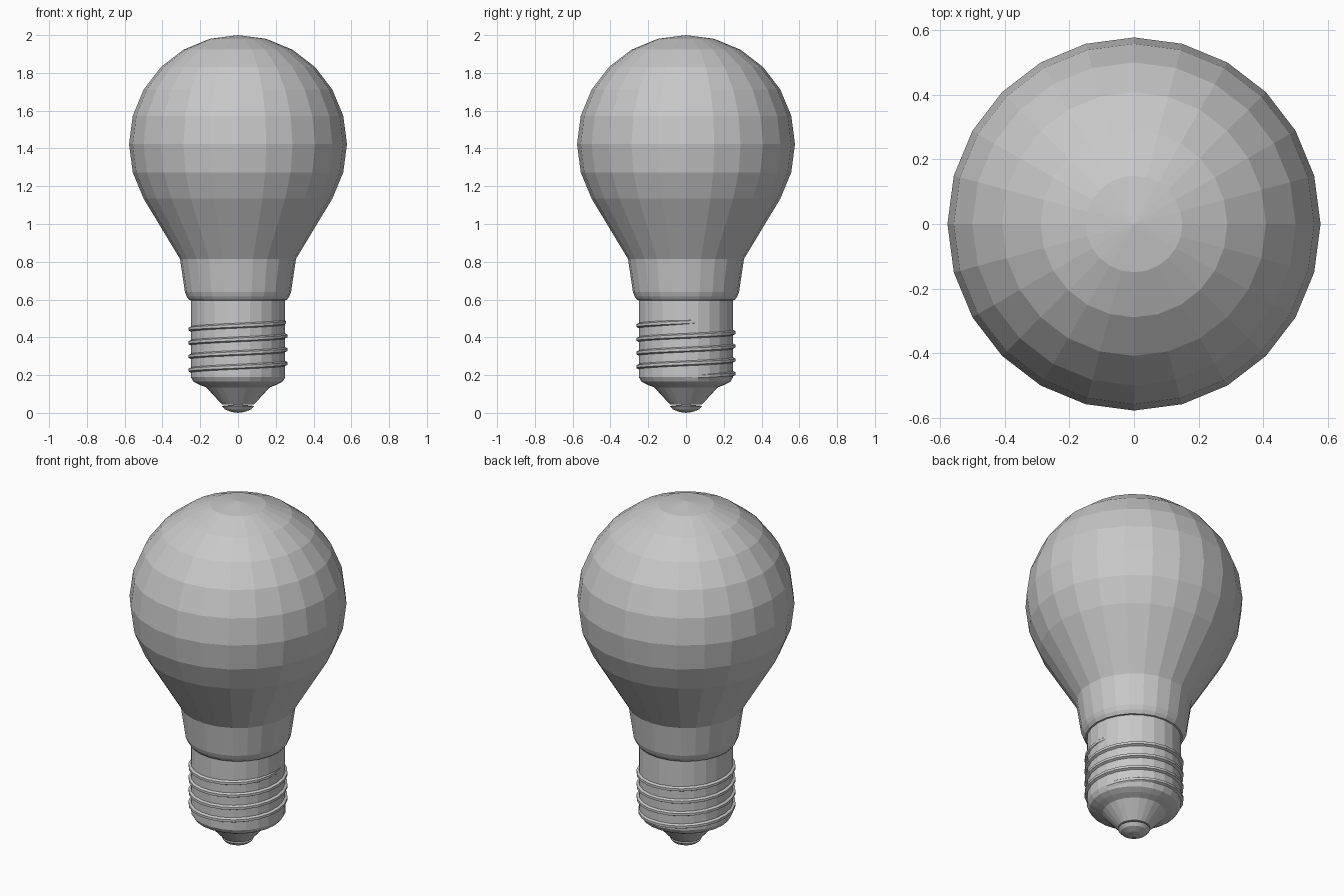
import bpy
import bmesh
import math

SIDES = 24

cube = bpy.data.objects.get("Cube")
if cube:
    bpy.data.objects.remove(cube, do_unlink=True)

grey = bpy.data.materials.new("plain grey")
grey.use_nodes = True
colour = (0.58, 0.58, 0.58, 1)
grey.diffuse_color = colour
grey.node_tree.nodes["Principled BSDF"].inputs["Base Color"].default_value = colour


def finish(name, bm):
    """Turn a bmesh into a flat-shaded object."""
    bmesh.ops.recalc_face_normals(bm, faces=bm.faces)
    mesh = bpy.data.meshes.new(name)
    bm.to_mesh(mesh)
    bm.free()
    mesh.materials.append(grey)
    obj = bpy.data.objects.new(name, mesh)
    bpy.context.collection.objects.link(obj)
    return obj


def bridge(bm, a, b):
    """Join two closed loops, either of which may be a single point."""
    n = max(len(a), len(b))
    for i in range(n):
        j = (i + 1) % n
        corners = [a[i % len(a)], a[j % len(a)], b[j % len(b)], b[i % len(b)]]
        bm.faces.new(list(dict.fromkeys(corners)))


def lathe(name, profile):
    """Spin (radius, height) points about the z axis."""
    bm = bmesh.new()
    rings = []
    for r, z in profile:
        count = SIDES if r > 0 else 1
        angles = [math.tau * i / SIDES for i in range(count)]
        rings.append([bm.verts.new((r * math.cos(a), r * math.sin(a), z)) for a in angles])
    for a, b in zip(rings, rings[1:]):
        bridge(bm, a, b)
    return finish(name, bm)


# Glass: spherical crown running into a tapered neck with a rolled lip
R, CENTRE = 0.577, 1.423
crown = [(R * math.sin(math.radians(t)), CENTRE + R * math.cos(math.radians(t)))
         for t in range(15, 121, 15)]
neck = [(0.307, 0.815), (0.281, 0.64), (0.271, 0.615), (0.258, 0.597), (0.24, 0.595)]
lathe("glass_bulb", [(0, 2.0)] + crown + neck)

# Screw base sleeve with a rounded lower shoulder
lathe("screw_base", [(0.24, 0.605), (0.25, 0.595), (0.25, 0.19), (0.235, 0.165),
                     (0.205, 0.149), (0, 0.149)])

# Insulator cone below the sleeve
lathe("insulator_cone", [(0, 0.15), (0.205, 0.149), (0.168, 0.135), (0.085, 0.045), (0, 0.045)])

# Rounded electrical contact at the tip
lathe("tip_contact", [(0, 0.046), (0.085, 0.037), (0.07, 0.019), (0.035, 0.005), (0, 0)])

# Raised helical thread, fading into the sleeve at both ends
PITCH, TURNS, START = 0.0725, 4.1, 0.19
bm = bmesh.new()
steps = round(TURNS * SIDES)
sections = []
for i in range(steps + 1):
    angle = math.tau * i / SIDES
    z = START + PITCH * i / SIDES
    fade = min(1, i / 5, (steps - i) / 5)
    crest = 0.246 + 0.017 * fade
    section = [(0.243, -0.017), (crest, -0.007), (crest, 0.007), (0.243, 0.017)]
    sections.append([bm.verts.new((r * math.cos(angle), r * math.sin(angle), z + h))
                     for r, h in section])
for a, b in zip(sections, sections[1:]):
    bridge(bm, a, b)
bm.faces.new(sections[0])
bm.faces.new(sections[-1])
finish("screw_thread", bm)
